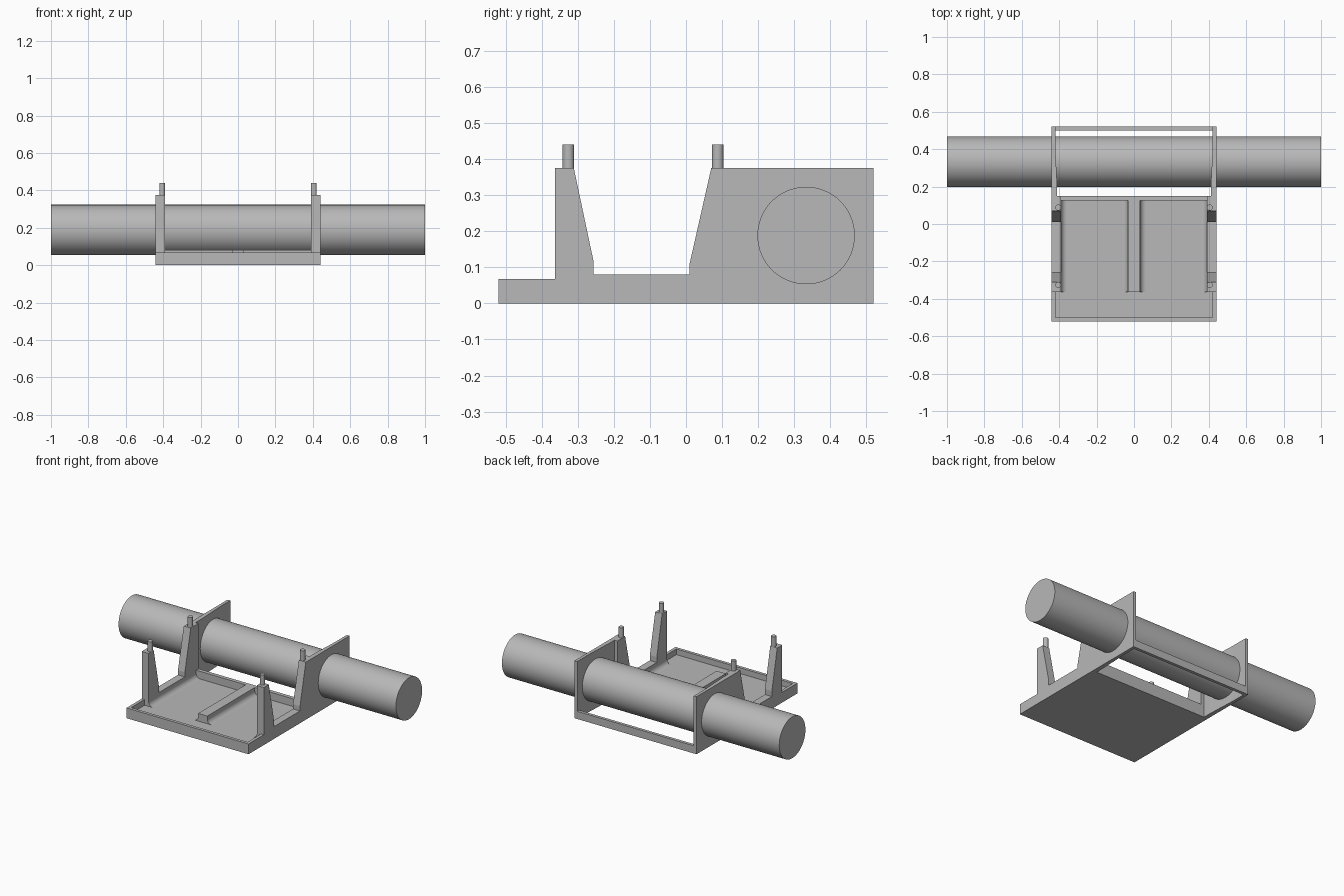
import bpy, bmesh, math

cube = bpy.data.objects.get("Cube")
if cube:
    bpy.data.objects.remove(cube)

grey = bpy.data.materials.new("plain grey")
grey.use_nodes = True
colour = (0.48, 0.48, 0.48, 1)
grey.diffuse_color = colour
grey.node_tree.nodes["Principled BSDF"].inputs["Base Color"].default_value = colour


def prism(name, points, axis, start, end, smooth=False):
    """Extrude a 2D outline along x (y,z outline), y (x,z) or z (x,y)."""
    place = {"x": lambda p, d: (d, p[0], p[1]),
             "y": lambda p, d: (p[0], d, p[1]),
             "z": lambda p, d: (p[0], p[1], d)}[axis]
    bm = bmesh.new()
    rings = [[bm.verts.new(place(p, d)) for p in points] for d in (start, end)]
    for ring in rings:
        bm.faces.new(ring)
    n = len(points)
    for i in range(n):
        j = (i + 1) % n
        bm.faces.new((rings[0][i], rings[0][j], rings[1][j], rings[1][i]))
    bmesh.ops.recalc_face_normals(bm, faces=bm.faces)
    mesh = bpy.data.meshes.new(name)
    bm.to_mesh(mesh)
    bm.free()
    mesh.materials.append(grey)
    obj = bpy.data.objects.new(name, mesh)
    bpy.context.collection.objects.link(obj)
    if smooth:
        bpy.ops.object.select_all(action="DESELECT")
        obj.select_set(True)
        bpy.context.view_layer.objects.active = obj
        bpy.ops.object.shade_smooth_by_angle(angle=math.radians(35))
    return obj


def box(name, x, y, z):
    return prism(name, [(x[0], y[0]), (x[1], y[0]), (x[1], y[1]), (x[0], y[1])], "z", *z)


def circle(cx, cy, r, n):
    return [(cx + r * math.cos(math.tau * i / n), cy + r * math.sin(math.tau * i / n))
            for i in range(n)]


def cove(x, side, r, z, n=8):
    """Concave quarter arc running from a wall at x down to the floor at z."""
    return [(x + side * r * (1 - math.cos(a)), z + r * (1 - math.sin(a)))
            for a in (math.pi / 2 * i / n for i in range(n + 1))]


OUT, WALL, POST = 0.44, 0.42, 0.39
FLOOR, RIM, SILL, TOP = 0.03, 0.067, 0.08, 0.375
FRONT, BACK = -0.52, 0.52
BED_FRONT, BED_BACK, TRAY_BACK = -0.363, 0.125, 0.15

# Tray floor, rim and rear frame bar
box("tray_floor", (-WALL, WALL), (-0.5, BED_BACK), (0, FLOOR))
box("front_rim", (-WALL, WALL), (FRONT, -0.5), (0, RIM))
box("tray_back_wall", (-WALL, WALL), (BED_BACK, TRAY_BACK), (0, SILL))
box("rear_bar", (-WALL, WALL), (0.5, BACK), (0, 0.05))

# Edge shared by the posts and the side panels
gap = [(0.07, TOP), (0.01, 0.11), (0.01, SILL), (-0.256, SILL),
       (-0.256, 0.115), (-0.311, TOP), (BED_FRONT, TOP)]
panel = [(FRONT, 0), (BACK, 0), (BACK, TOP)] + gap + [(BED_FRONT, RIM), (FRONT, RIM)]
posts = [(BED_FRONT, 0), (TRAY_BACK, 0), (TRAY_BACK, TOP)] + gap

for side, label in ((1, "left"), (-1, "right")):
    prism(label + "_side_panel", panel, "x", side * WALL, side * OUT)
    prism(label + "_posts", posts, "x", side * POST, side * WALL)
    # Thickening that tapers away along the rear plate
    prism(label + "_plate_taper", [(side * WALL, TRAY_BACK), (side * 0.411, TRAY_BACK),
          (side * 0.411, 0.2), (side * WALL, 0.4)], "z", 0, TOP)
    # Rounded inner corner of the bed
    prism(label + "_bed_cove", cove(side * POST, -side, 0.03, FLOOR) + [(side * POST, FLOOR)],
          "y", BED_FRONT, BED_BACK, True)
    for y, end in ((-0.326, "front"), (0.088, "rear")):
        prism(f"{label}_{end}_peg", circle(side * 0.405, y, 0.016, 24), "z", TOP, 0.44, True)

# Centre divider with flared feet
right_flare = [(0.033, SILL)] + cove(0.033, 1, 0.03, FLOOR)
divider = right_flare + [(-x, z) for x, z in reversed(right_flare)]
prism("centre_divider", divider, "y", BED_FRONT, BED_BACK, True)

# Long roller through the rear plates
prism("roller", circle(0.333, 0.188, 0.135, 64), "x", -1, 1, True)
